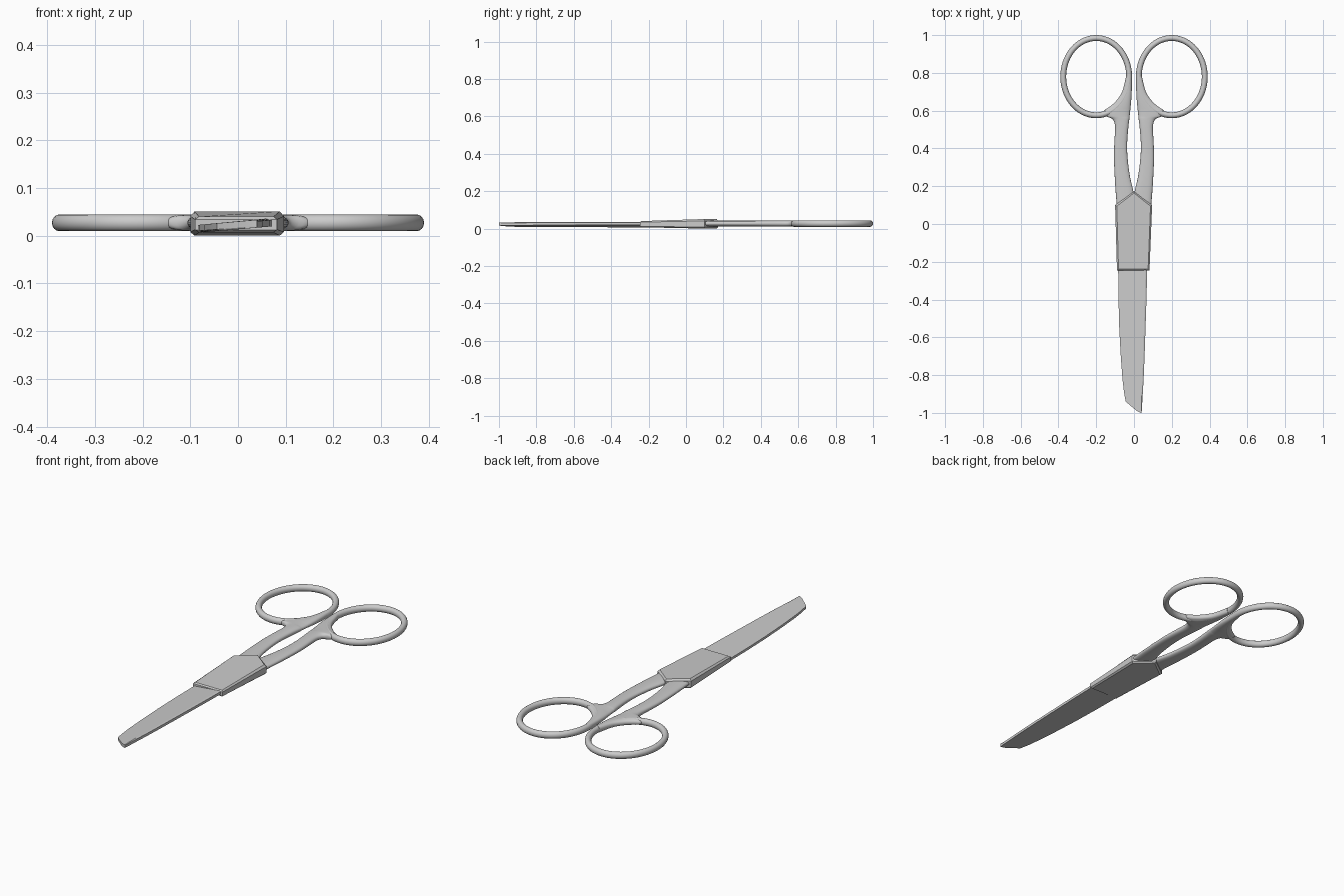
import bpy, bmesh, math

if "Cube" in bpy.data.objects:
    bpy.data.objects.remove(bpy.data.objects["Cube"])


def loft(name, rings, closed=False, smooth=None):
    """Skin a list of point rings into a solid."""
    bm = bmesh.new()
    vs = [[bm.verts.new(p) for p in r] for r in rings]
    n = len(rings[0])
    for i in range(len(vs) if closed else len(vs) - 1):
        a, b = vs[i], vs[(i + 1) % len(vs)]
        for j in range(n):
            k = (j + 1) % n
            bm.faces.new((a[j], a[k], b[k], b[j]))
    if not closed:
        bm.faces.new(vs[0])
        bm.faces.new(vs[-1])
    bmesh.ops.recalc_face_normals(bm, faces=bm.faces)
    me = bpy.data.meshes.new(name)
    bm.to_mesh(me)
    bm.free()
    ob = bpy.data.objects.new(name, me)
    bpy.context.collection.objects.link(ob)
    if smooth:
        bpy.ops.object.select_all(action='DESELECT')
        ob.select_set(True)
        bpy.context.view_layer.objects.active = ob
        bpy.ops.object.shade_smooth_by_angle(angle=math.radians(smooth))
    return ob


def refine(rows, steps=4):
    """Catmull-Rom interpolation through rows of numbers."""
    out = []
    for i in range(len(rows) - 1):
        p0, p1, p2 = rows[max(i - 1, 0)], rows[i], rows[i + 1]
        p3 = rows[min(i + 2, len(rows) - 1)]
        for s in range(steps):
            t = s / steps
            out.append([0.5 * (2 * b + (c - a) * t + (2 * a - 5 * b + 4 * c - d) * t * t
                               + (3 * b - a - 3 * c + d) * t ** 3)
                        for a, b, c, d in zip(p0, p1, p2, p3)])
    return out + [rows[-1]]


def spow(v, e):
    return math.copysign(abs(v) ** e, v)


ZC = 0.027

# shank stations: y, inner x, outer x, half thickness
shank = refine([
    (0.05, 0.010, 0.088, 0.014), (0.12, 0.004, 0.093, 0.015),
    (0.17, 0.003, 0.097, 0.015), (0.25, 0.021, 0.102, 0.015),
    (0.35, 0.034, 0.106, 0.015), (0.43, 0.036, 0.104, 0.016),
    (0.51, 0.030, 0.100, 0.017), (0.545, 0.026, 0.107, 0.017),
    (0.56, 0.024, 0.122, 0.017), (0.572, 0.023, 0.150, 0.017),
    (0.60, 0.020, 0.158, 0.017), (0.62, 0.018, 0.130, 0.017),
    (0.65, 0.015, 0.096, 0.017), (0.70, 0.012, 0.063, 0.017),
    (0.78, 0.011, 0.042, 0.017)])

for side, s in (("left", -1), ("right", 1)):
    # finger ring
    rings = []
    for i in range(72):
        a = math.tau * i / 72
        ring = []
        for j in range(16):
            b = math.tau * j / 16
            r = 0.0155 * math.cos(b)
            ring.append((s * (0.20 + (0.1745 + r) * math.cos(a)),
                         0.78 + (0.2045 + r) * math.sin(a),
                         ZC + 0.0175 * math.sin(b)))
        rings.append(ring)
    loft(side + "_finger_ring", rings, closed=True, smooth=40)

    # handle shank flowing into the ring
    rings = []
    for y, x0, x1, h in shank:
        c, w = (x0 + x1) / 2, (x1 - x0) / 2
        rings.append([(s * (c + w * spow(math.cos(math.tau * j / 24), 0.75)), y,
                       ZC + h * spow(math.sin(math.tau * j / 24), 0.85))
                      for j in range(24)])
    loft(side + "_shank", rings, smooth=50)

# pivot block: upper and lower plates with chamfered rims
outline = [(-0.10, 0.10), (0.0, 0.172), (0.096, 0.10), (0.082, -0.246), (-0.09, -0.246)]


def plate(name, z_mid, rim, face_front, face_back):
    def layer(inset, zf):
        k = 1 - inset
        return [(x * k, -0.05 + (y + 0.05) * (1 - inset * 0.4), zf(y)) for x, y in outline]

    def slope(y):
        t = min(1, (y + 0.246) / 0.346)
        return face_front + (face_back - face_front) * t
    loft(name, [layer(0, lambda y: z_mid),
                layer(0, lambda y: z_mid + (slope(y) - z_mid) * rim),
                layer(0.09, slope)])


plate("upper_pivot_plate", 0.025, 0.62, 0.040, 0.051)
plate("lower_pivot_plate", 0.025, 0.70, 0.007, 0.0)

# blades: y, left x, right x
stations = [(-0.20, -0.084, 0.071), (-0.40, -0.082, 0.066), (-0.55, -0.078, 0.061),
            (-0.70, -0.070, 0.056), (-0.82, -0.061, 0.051), (-0.89, -0.053, 0.047),
            (-0.94, -0.044, 0.044), (-0.99, 0.015, 0.041), (-1.0, 0.036, 0.040)]
upper, lower = [], []
for y, a, b in stations:
    def top(x):
        return 0.0225 + 0.0135 * (x + 0.085) / 0.155

    def low(x):
        return 0.0195 - 0.0125 * (0.072 - x) / 0.155
    w = b - a
    upper.append([(a, y, 0.021), (b, y, 0.021), (b, y, top(b) - 0.003),
                  (b - 0.06 * w, y, top(b)), (a, y, top(a))])
    lower.append([(a, y, 0.021), (a, y, low(a) + 0.003), (a + 0.06 * w, y, low(a)),
                  (b, y, low(b)), (b, y, 0.021)])
loft("upper_blade", upper, smooth=15)
loft("lower_blade", lower, smooth=15)
